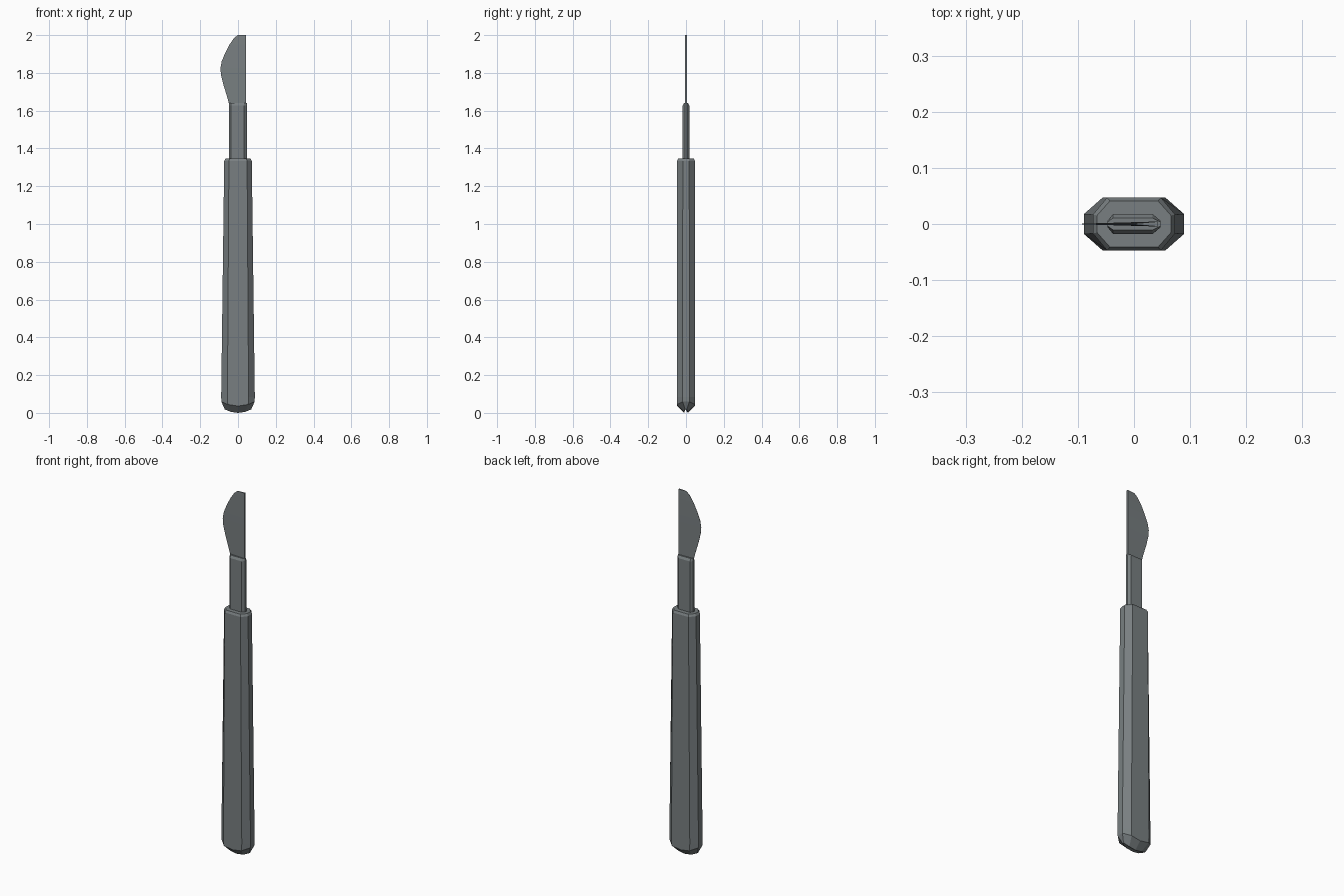
import bpy, bmesh

if "Cube" in bpy.data.objects:
    bpy.data.objects.remove(bpy.data.objects["Cube"])

steel = bpy.data.materials.new("dark steel grey")
steel.diffuse_color = (0.19, 0.213, 0.22, 1)
steel.use_nodes = True
steel.node_tree.nodes["Principled BSDF"].inputs["Base Color"].default_value = steel.diffuse_color


def finish(name, bm):
    bmesh.ops.recalc_face_normals(bm, faces=bm.faces[:])
    me = bpy.data.meshes.new(name)
    bm.to_mesh(me)
    bm.free()
    me.materials.append(steel)
    ob = bpy.data.objects.new(name, me)
    bpy.context.collection.objects.link(ob)
    return ob


def loft(name, rings):
    """Skin rings of 3D points and cap both ends."""
    bm = bmesh.new()
    loops = [[bm.verts.new(p) for p in r] for r in rings]
    n = len(loops[0])
    for a, b in zip(loops, loops[1:]):
        for i in range(n):
            j = (i + 1) % n
            bm.faces.new((a[i], a[j], b[j], b[i]))
    bm.faces.new(loops[0][::-1])
    bm.faces.new(loops[-1])
    return finish(name, bm)


def section(hx, fx, hy, sy, z, curve=0.0):
    """Chamfered rectangle; curve lifts the outer ends."""
    pts = [(hx, -sy), (hx, sy), (fx, hy), (0, hy), (-fx, hy),
           (-hx, sy), (-hx, -sy), (-fx, -hy), (0, -hy), (fx, -hy)]
    return [(x, y, z + curve * x * x) for x, y in pts]


# handle: tapered chamfered bar with a rounded wedge butt
loft("handle", [
    section(0.070, 0.038, 0.010, 0.004, 0.0, 3.8),
    section(0.088, 0.054, 0.047, 0.018, 0.036, 3.0),
    section(0.089, 0.056, 0.047, 0.018, 0.085),
    section(0.073, 0.048, 0.047, 0.017, 1.334),
    section(0.066, 0.043, 0.041, 0.015, 1.346),
])

# neck: slim chamfered tang, chamfer wider on the spine side
def neck_ring(z, s=1.0):
    return [(x, y * s, z) for x, y in
            [(0.047, -0.006), (0.047, 0.006), (0.033, 0.018), (-0.037, 0.018),
             (-0.047, 0.006), (-0.047, -0.006), (-0.037, -0.018), (0.033, -0.018)]]

loft("neck", [neck_ring(1.33), neck_ring(1.627), neck_ring(1.64, 0.6)])

# blade: straight spine at +x, curved belly ground to an edge at -x
belly = [(-0.043, 1.62), (-0.058, 1.675), (-0.078, 1.74), (-0.090, 1.79),
         (-0.093, 1.825), (-0.086, 1.862), (-0.068, 1.905), (-0.045, 1.95),
         (-0.022, 1.983), (-0.002, 2.0)]
rings = []
for x, z in belly:
    t = 0.0045
    rings.append([(x, -0.0006, z), (0.043, -t, z), (0.043, t, z), (x, 0.0006, z)])
loft("blade", rings)
